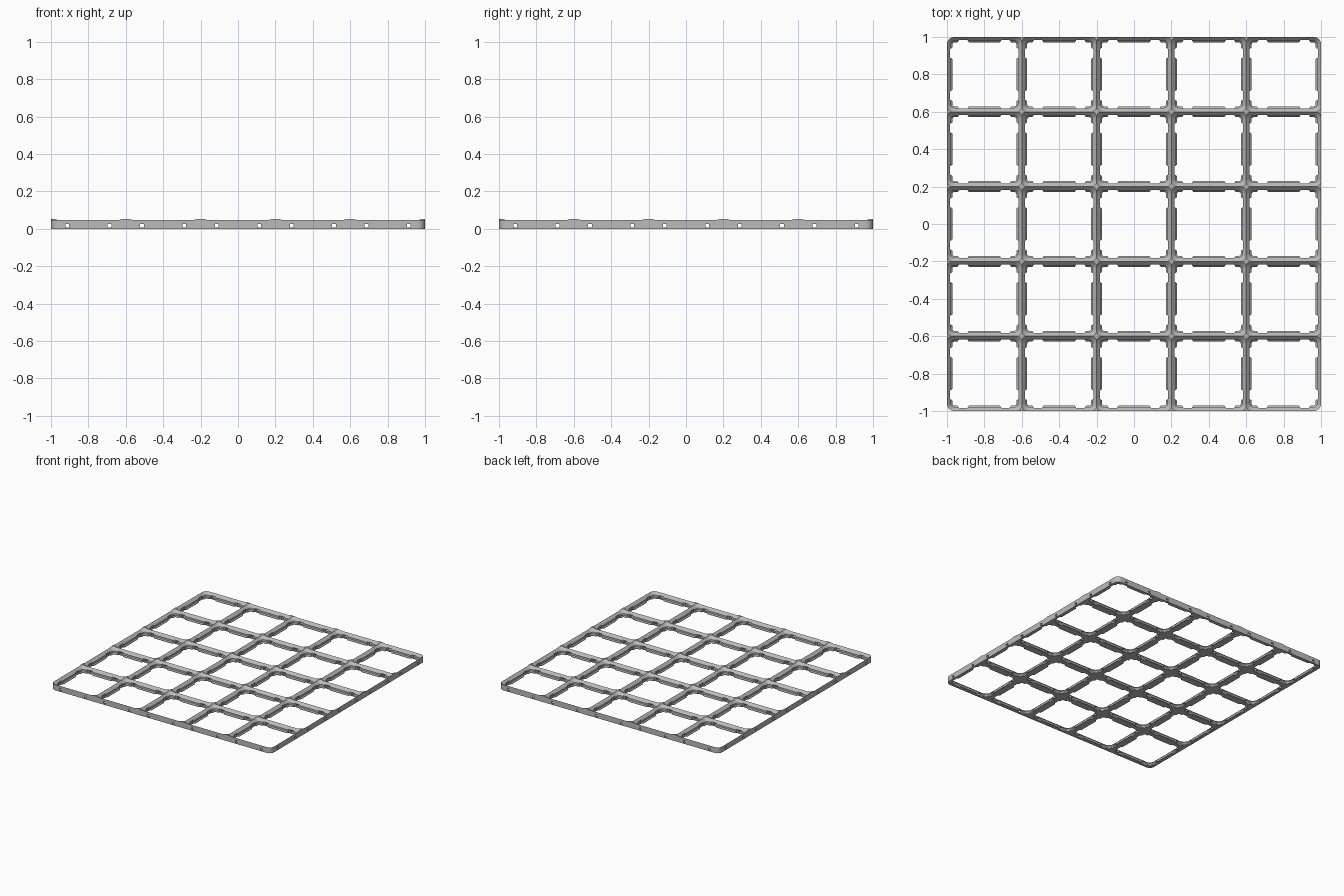
import bpy, bmesh, math

N, CELL, RADIUS = 5, 0.4, 0.04
TOP = 0.052
centres = [(i - (N - 1) / 2) * CELL for i in range(N)]

if "Cube" in bpy.data.objects:
    bpy.data.objects.remove(bpy.data.objects["Cube"], do_unlink=True)

grey = bpy.data.materials.new("light grey")
grey.use_nodes = True
colour = (0.5, 0.5, 0.5, 1)
grey.diffuse_color = colour
grey.node_tree.nodes["Principled BSDF"].inputs["Base Color"].default_value = colour


def make_object(name, bm):
    bmesh.ops.recalc_face_normals(bm, faces=bm.faces)
    mesh = bpy.data.meshes.new(name)
    bm.to_mesh(mesh)
    bm.free()
    mesh.materials.append(grey)
    ob = bpy.data.objects.new(name, mesh)
    bpy.context.collection.objects.link(ob)
    return ob


def rounded_square(half, radius, steps=8):
    points = []
    for corner in range(4):
        for s in range(steps + 1):
            a = math.pi / 2 * (corner + s / steps)
            mid = math.pi / 4 + corner * math.pi / 2
            c = (half - radius) * math.sqrt(2)
            points.append((c * math.cos(mid) + radius * math.cos(a),
                           c * math.sin(mid) + radius * math.sin(a)))
    return points


def loft(bm, sections):
    """Closed solid through stacked outlines given as (z, points)."""
    rings = [[bm.verts.new((x, y, z)) for x, y in pts] for z, pts in sections]
    n = len(rings[0])
    for low, high in zip(rings, rings[1:]):
        for i in range(n):
            j = (i + 1) % n
            bm.faces.new((low[i], low[j], high[j], high[i]))
    bm.faces.new(rings[0][::-1])
    bm.faces.new(rings[-1])


# Solid slab with rounded outer corners
bm = bmesh.new()
outline = rounded_square(N * CELL / 2, RADIUS)
loft(bm, [(0, outline), (TOP, outline)])
plate = make_object("grid_plate", bm)

cutters = []

# Stepped, chamfered pockets, in two checkerboard sets
profile = [(-0.01, 0.029), (0.004, 0.029), (0.0115, 0.0215),
           (0.026, 0.0215), (0.0475, 0), (0.06, -0.0125)]
for parity in range(2):
    bm = bmesh.new()
    for i, cx in enumerate(centres):
        for j, cy in enumerate(centres):
            if (i + j) % 2 == parity:
                loft(bm, [(z, [(x + cx, y + cy) for x, y in
                               rounded_square(CELL / 2 - d, RADIUS - d)])
                          for z, d in profile])
    cutters.append(make_object(f"pocket_cutter_{parity}", bm))

# Lip notches and through holes along each axis
for axis in "xy":
    def turn(pts):
        return pts if axis == "x" else [(y, x) for x, y in pts]

    notches, holes = bmesh.new(), bmesh.new()
    for c in centres:
        for side in (-1, 1):
            t = c + side * 0.113
            for k in centres:
                deep, shallow, wide, narrow = 0.183, 0.165, 0.034, 0.022
                shape = [(k - deep, t - narrow), (k - shallow, t - wide),
                         (k + shallow, t - wide), (k + deep, t - narrow),
                         (k + deep, t + narrow), (k + shallow, t + wide),
                         (k - shallow, t + wide), (k - deep, t + narrow)]
                loft(notches, [(-0.02, turn(shape)), (0.07, turn(shape))])
            rod = [(-1.1, t - 0.01), (1.1, t - 0.01), (1.1, t + 0.01), (-1.1, t + 0.01)]
            loft(holes, [(0.006, turn(rod)), (0.026, turn(rod))])
    cutters.append(make_object(f"notch_cutter_{axis}", notches))
    cutters.append(make_object(f"hole_cutter_{axis}", holes))

# Cut everything from the slab
for cutter in cutters:
    cutter.hide_render = True
    cutter.hide_set(True)
    mod = plate.modifiers.new(cutter.name, "BOOLEAN")
    mod.operation = "DIFFERENCE"
    mod.solver = "EXACT"
    mod.object = cutter

# Bake the cuts, then drop the helpers
bpy.context.view_layer.update()
result = bpy.data.meshes.new_from_object(
    plate.evaluated_get(bpy.context.evaluated_depsgraph_get()))
plate.modifiers.clear()
plate.data = result
for cutter in cutters:
    bpy.data.objects.remove(cutter, do_unlink=True)

bpy.ops.object.select_all(action="DESELECT")
plate.select_set(True)
bpy.context.view_layer.objects.active = plate
bpy.ops.object.shade_smooth_by_angle(angle=math.radians(30))
